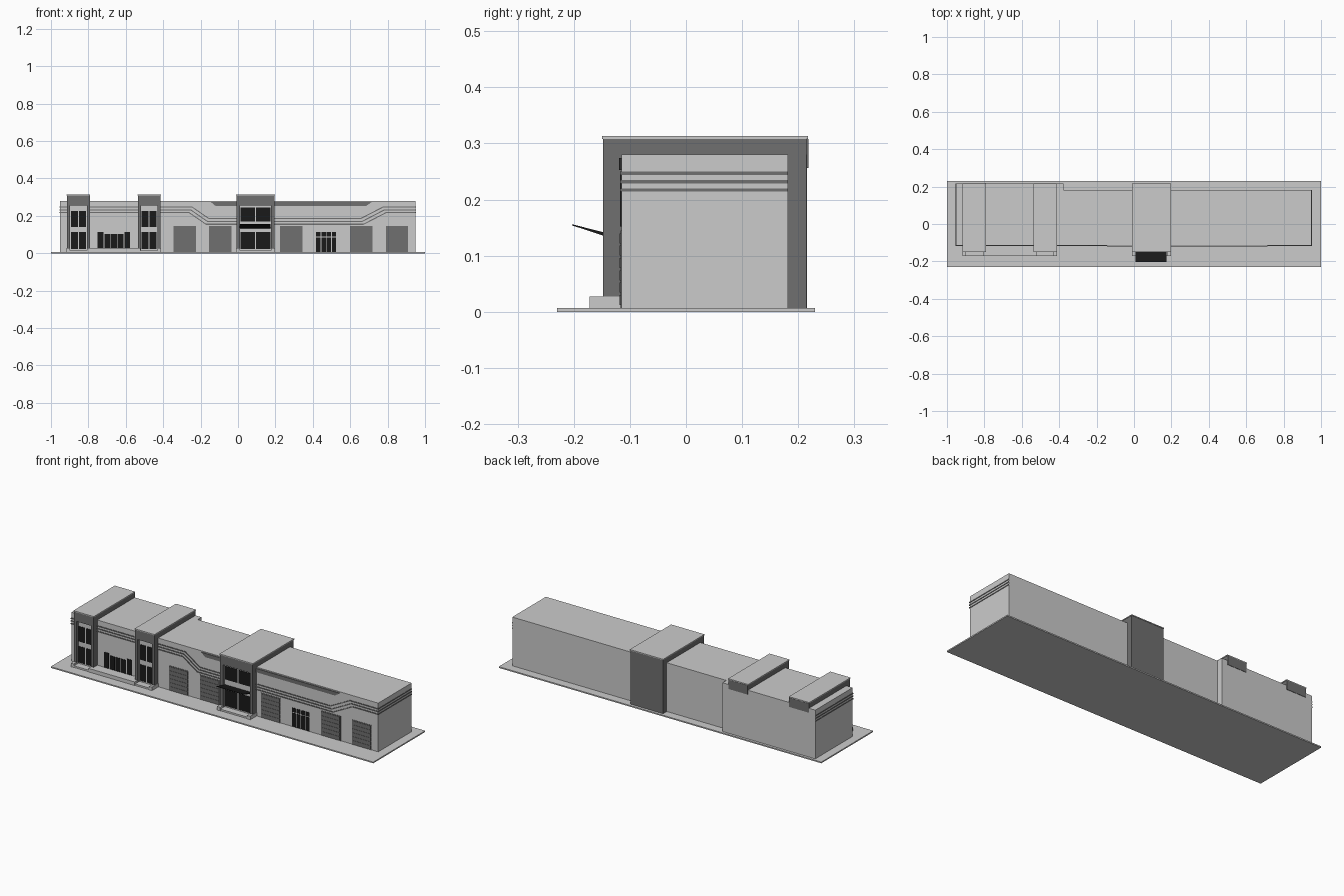
import bpy, bmesh

if "Cube" in bpy.data.objects:
    bpy.data.objects.remove(bpy.data.objects["Cube"])

def material(name, v):
    m = bpy.data.materials.new(name)
    m.diffuse_color = (v, v, v, 1)
    m.use_nodes = True
    m.node_tree.nodes["Principled BSDF"].inputs["Base Color"].default_value = m.diffuse_color
    return m

GLASS = material("black_glass", 0.01)
DARK = material("dark_cladding", 0.16)
FRONT = -0.115      # main wall plane
TOWER = -0.148      # tower front plane
TOP = 0.28

def finish(name, bm, mat):
    bmesh.ops.recalc_face_normals(bm, faces=bm.faces)
    me = bpy.data.meshes.new(name)
    bm.to_mesh(me)
    bm.free()
    ob = bpy.data.objects.new(name, me)
    bpy.context.collection.objects.link(ob)
    if mat:
        me.materials.append(mat)
    return ob

def box(name, x0, x1, y0, y1, z0, z1, mat=None):
    bm = bmesh.new()
    bmesh.ops.create_cube(bm, size=1)
    for v in bm.verts:
        v.co = (x1 if v.co.x > 0 else x0, y1 if v.co.y > 0 else y0, z1 if v.co.z > 0 else z0)
    return finish(name, bm, mat)

def prism(name, pts, axis, a, b, mat=None):
    # extrude a flat outline along y (points are x, z) or z (x, y) or x (y, z)
    put = {"y": lambda p, d: (p[0], d, p[1]), "z": lambda p, d: (p[0], p[1], d),
           "x": lambda p, d: (d, p[0], p[1])}[axis]
    bm = bmesh.new()
    f = bm.faces.new([bm.verts.new(put(p, a)) for p in pts])
    r = bmesh.ops.extrude_face_region(bm, geom=[f])
    off = put((0, 0), b - a)
    bmesh.ops.translate(bm, vec=off, verts=[v for v in r["geom"] if isinstance(v, bmesh.types.BMVert)])
    return finish(name, bm, mat)

def window(name, x0, x1, z0, z1, wall, panes=2, gap=0.006):
    w = (x1 - x0 - gap * (panes - 1)) / panes
    for i in range(panes):
        a = x0 + i * (w + gap)
        box(f"{name}_pane_{i+1}", a, a + w, wall - 0.002, wall + 0.002, z0, z1, GLASS)

# paved base and stepped main building
box("base_slab", -1, 1, -0.23, 0.23, 0, 0.007)
prism("main_building", [(-0.953, FRONT), (0.95, FRONT), (0.95, 0.182), (-0.378, 0.182),
                        (-0.378, 0.216), (-0.953, 0.216)], "z", 0.006, TOP)

# three wall bands, dipping in the middle of the front and wrapping the ends
for i, (hi, lo) in enumerate(((0.247, 0.185), (0.232, 0.170), (0.217, 0.155))):
    s = i * 0.008
    path = [(-0.955, hi), (-0.245 - s, hi), (-0.155 - s, lo), (0.655 + s, lo), (0.775 + s, hi), (0.952, hi)]
    h = 0.003
    outline = [(x, z + h) for x, z in path] + [(x, z - h) for x, z in reversed(path)]
    prism(f"front_band_{i+1}", outline, "y", FRONT - 0.003, FRONT + 0.002, DARK)
    box(f"right_band_{i+1}", 0.948, 0.952, FRONT - 0.003, 0.182, hi - h, hi + h, DARK)
    box(f"left_band_{i+1}", -0.955, -0.951, FRONT - 0.003, 0.216, hi - h, hi + h, DARK)

# tapered sign panel, split by the central tower
prism("sign_panel", [(-0.145, 0.274), (0.715, 0.274), (0.685, 0.253), (-0.12, 0.253)],
      "y", FRONT - 0.004, FRONT + 0.002, DARK)

# towers: framed front, recessed infill wall, roof block and thin coping
def tower(name, x0, x1, leg, upper, full_depth):
    glass = -0.132
    roof_z = 0.256
    # front portal frame
    prism(f"{name}_frame", [(x0, 0.006), (x0 + leg, 0.006), (x0 + leg, roof_z), (x1 - leg, roof_z),
                            (x1 - leg, 0.006), (x1, 0.006), (x1, 0.308), (x0, 0.308)],
          "y", TOWER, FRONT + 0.002, DARK)
    box(f"{name}_infill", x0 + leg, x1 - leg, glass, FRONT + 0.001, 0.006, roof_z)
    box(f"{name}_roof_block", x0, x1, FRONT, 0.218 if not full_depth else 0.215,
        0.256, 0.308, DARK)
    box(f"{name}_coping", x0 - 0.002, x1 + 0.002, TOWER - 0.002, 0.217, 0.308, 0.313)
    if full_depth:
        box(f"{name}_rear_pier", x0, x1, 0.17, 0.215, 0.006, 0.308, DARK)
    window(f"{name}_upper_window", x0 + leg + 0.004, x1 - leg - 0.004, *upper, glass)
    window(f"{name}_lower_door", x0 + leg + 0.004, x1 - leg - 0.004, 0.022, 0.113, glass)

tower("left_tower", -0.914, -0.792, 0.016, (0.14, 0.225), False)
tower("second_tower", -0.535, -0.415, 0.016, (0.14, 0.225), False)
tower("entrance_tower", -0.008, 0.195, 0.018, (0.17, 0.245), True)

# entrance canopy: slim wedge rising outward
prism("entrance_canopy", [(-0.132, 0.133), (-0.148, 0.136), (-0.203, 0.154), (-0.203, 0.156), (-0.148, 0.142),
                          (-0.132, 0.14)], "x", 0.008, 0.175, GLASS)

# low plinths in front of the towers and shop window
for i, (a, b) in enumerate(((-0.916, -0.898), (-0.808, -0.52), (-0.43, -0.413),
                            (-0.01, 0.01), (0.177, 0.197))):
    box(f"plinth_{i+1}", a, b, -0.172, FRONT, 0.006, 0.027)
for i, (a, b) in enumerate(((-0.898, -0.808), (-0.52, -0.43), (0.01, 0.177))):
    box(f"door_step_{i+1}", a, b, -0.17, -0.12, 0.006, 0.016)

# shop window between the left towers
for i, (a, b, t) in enumerate(((-0.75, -0.72, 0.113), (-0.713, -0.683, 0.103), (-0.679, -0.648, 0.103),
                               (-0.644, -0.613, 0.103), (-0.606, -0.577, 0.113))):
    box(f"shop_window_{i+1}", a, b, FRONT - 0.002, FRONT + 0.002, 0.025, t, GLASS)

# garage doors with horizontal slats
for i, x in enumerate((-0.345, -0.155, 0.225, 0.598, 0.79)):
    box(f"garage_door_{i+1}", x, x + 0.12, FRONT - 0.002, FRONT + 0.002, 0.007, 0.145, DARK)
    for j in range(6):
        z = 0.012 + j * 0.022
        box(f"garage_door_{i+1}_slat_{j+1}", x + 0.004, x + 0.116, FRONT - 0.0035, FRONT, z, z + 0.018, DARK)

# glazed service door with side and top lights
window("service_door", 0.418, 0.525, 0.008, 0.085, FRONT, 4, 0.004)
window("service_toplight", 0.418, 0.525, 0.09, 0.113, FRONT, 4, 0.004)
